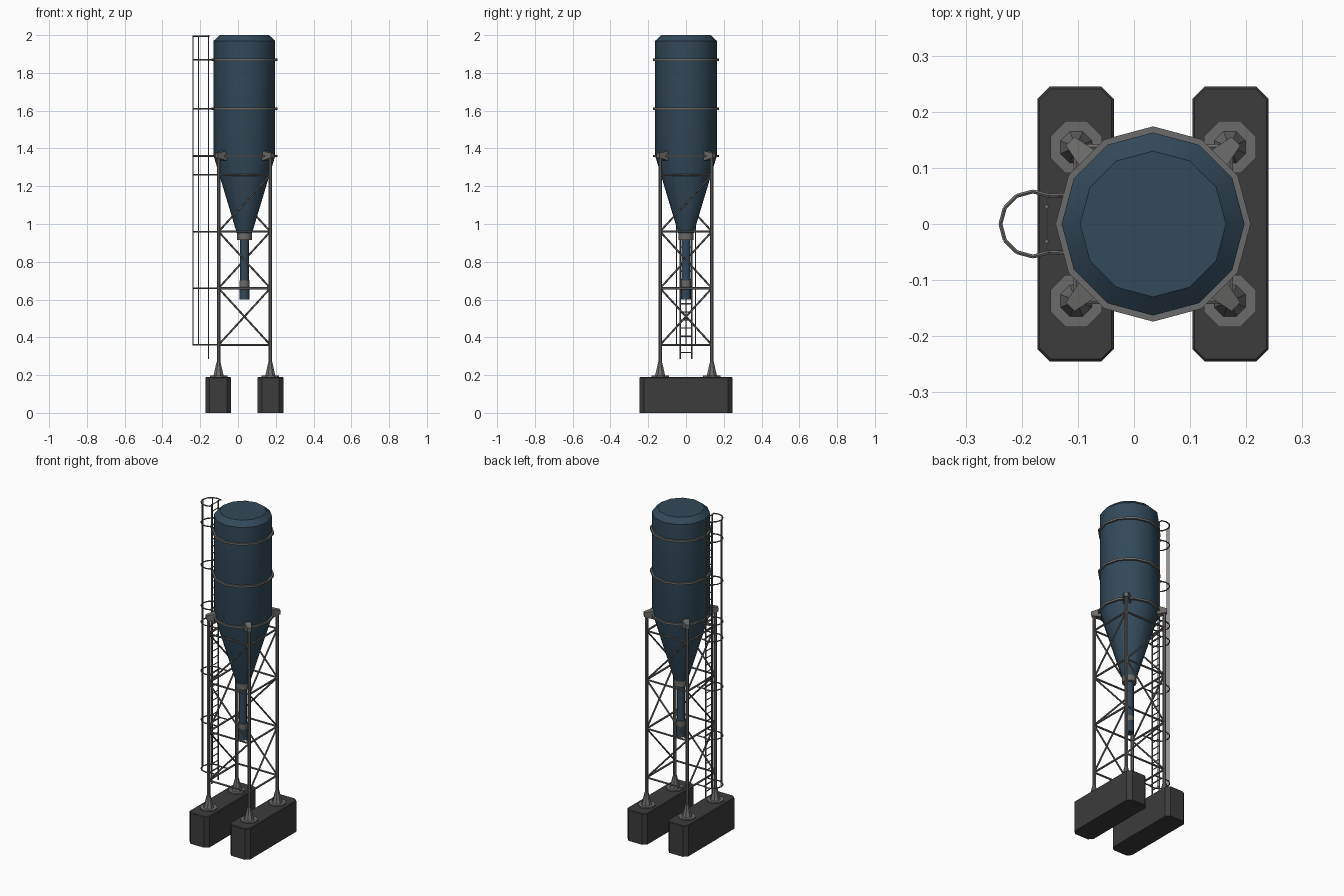
import bpy, bmesh
from math import sin, cos, pi, radians
from mathutils import Vector, Matrix

cube = bpy.data.objects.get("Cube")
if cube:
    bpy.data.objects.remove(cube, do_unlink=True)

CX = 0.034                                  # silo axis
LX, LY = 0.137, 0.137                       # leg offsets from the axis
LEVELS = [0.36, 0.66, 0.96, 1.26]           # frame levels
BANDS = [1.36, 1.61, 1.87]                  # tank bands


def material(name, rgb):
    m = bpy.data.materials.new(name)
    m.use_nodes = True
    m.diffuse_color = (*rgb, 1)
    m.node_tree.nodes["Principled BSDF"].inputs["Base Color"].default_value = (*rgb, 1)
    return m


BLUE = material("dark blue paint", (0.032, 0.067, 0.1))
STEEL = material("grey steel", (0.15, 0.148, 0.145))
CONCRETE = material("dark concrete", (0.045, 0.045, 0.045))


def finish(bm, name, mat, smooth=False):
    bmesh.ops.recalc_face_normals(bm, faces=bm.faces)
    me = bpy.data.meshes.new(name)
    bm.to_mesh(me)
    bm.free()
    me.materials.append(mat)
    ob = bpy.data.objects.new(name, me)
    bpy.context.collection.objects.link(ob)
    if smooth:
        bpy.ops.object.select_all(action='DESELECT')
        ob.select_set(True)
        bpy.context.view_layer.objects.active = ob
        bpy.ops.object.shade_smooth_by_angle(angle=radians(35))
    return ob


def lathe(bm, profile, x=CX, y=0, sides=12, closed=False, turn=0):
    """Revolve (radius, z) points; caps the ends unless the profile is closed."""
    rings = []
    for r, z in profile:
        angles = [2 * pi * (i + turn) / sides for i in range(sides)]
        rings.append([bm.verts.new((x + r * cos(a), y + r * sin(a), z)) for a in angles])
    pairs = list(zip(rings, rings[1:]))
    if closed:
        pairs.append((rings[-1], rings[0]))
    else:
        bm.faces.new(rings[0][::-1])
        bm.faces.new(rings[-1])
    for lo, hi in pairs:
        for i in range(sides):
            j = (i + 1) % sides
            bm.faces.new((lo[i], lo[j], hi[j], hi[i]))


def rod(bm, a, b, r=0.005, sides=6):
    a, b = Vector(a), Vector(b)
    d = b - a
    m = Matrix.Translation((a + b) / 2) @ d.to_track_quat('Z', 'Y').to_matrix().to_4x4()
    bmesh.ops.create_cone(bm, cap_ends=True, segments=sides, radius1=r, radius2=r,
                          depth=d.length, matrix=m)


def path(bm, points, r):
    for a, b in zip(points, points[1:]):
        rod(bm, a, b, r)


def lathed(name, mat, profile, **kw):
    bm = bmesh.new()
    lathe(bm, profile, **kw)
    return finish(bm, name, mat, True)


# Tank with hopper, collar and discharge pipe
lathed("tank", BLUE, [(0.04, 0.95), (0.163, 1.36), (0.163, 1.97), (0.13, 2.0)])
lathed("hopper_collar", STEEL, [(0.04, 0.915), (0.04, 0.957)])
lathed("discharge_pipe", BLUE, [(0.023, 0.69), (0.023, 0.92)])
lathed("pipe_coupling", STEEL, [(0.027, 0.668), (0.027, 0.7)])
lathed("pipe_outlet", BLUE, [(0.026, 0.6), (0.026, 0.67)])

# Bands around the tank
for z in BANDS:
    lathed("tank_band", STEEL, [(0.161, z - 0.006), (0.174, z - 0.006),
                                (0.174, z + 0.006), (0.161, z + 0.006)], closed=True)

# Concrete footings with clipped corners
for sx in (-1, 1):
    x, hx, hy, c = CX + sx * 0.138, 0.068, 0.245, 0.022
    quarter = [(hx, hy - c), (hx - c, hy)]
    outline = (quarter + [(-a, b) for a, b in quarter[::-1]]
               + [(-a, -b) for a, b in quarter] + [(a, -b) for a, b in quarter[::-1]])
    bm = bmesh.new()
    base = bm.faces.new([bm.verts.new((x + a, b, 0)) for a, b in outline])
    ext = bmesh.ops.extrude_face_region(bm, geom=[base])
    top = [v for v in ext["geom"] if isinstance(v, bmesh.types.BMVert)]
    bmesh.ops.translate(bm, verts=top, vec=(0, 0, 0.19))
    rim = [e for e in bm.edges if all(v.co.z > 0.1 for v in e.verts)]
    bmesh.ops.bevel(bm, geom=rim, offset=0.004, segments=1, affect='EDGES')
    finish(bm, "footing", CONCRETE)

# Legs with base plates, flared feet and top brackets
corners = [(CX - LX, -LY), (CX + LX, -LY), (CX + LX, LY), (CX - LX, LY)]
for x, y in corners:
    lathed("leg", STEEL, [(0.01, 0.2), (0.01, 1.375)], x=x, y=y, sides=8, turn=0.5)
    lathed("base_plate", STEEL, [(0.05, 0.185), (0.05, 0.197)], x=x, y=y, sides=8, turn=0.5)
    lathed("leg_foot", STEEL, [(0.031, 0.195), (0.027, 0.205), (0.011, 0.27)],
           x=x, y=y, sides=8, turn=0.5)
    inward = Vector((CX - x, -y, 0)).normalized()
    side = Vector((-inward.y, inward.x, 0))
    bm = bmesh.new()
    sections = []
    for along, half, low, high in ((-0.015, 0.011, 1.35, 1.375), (0.04, 0.022, 1.335, 1.388)):
        c = Vector((x, y, 0)) + inward * along
        sections.append([bm.verts.new(c + side * s * half + Vector((0, 0, z)))
                         for s, z in ((-1, low), (1, low), (1, high), (-1, high))])
    a, b = sections
    bm.faces.new(a)
    bm.faces.new(b)
    for i in range(4):
        j = (i + 1) % 4
        bm.faces.new((a[i], a[j], b[j], b[i]))
    finish(bm, "leg_bracket", STEEL)

# Horizontal beams and zigzag braces on each side of the frame
beams, braces = bmesh.new(), bmesh.new()
for i, (x0, y0) in enumerate(corners):
    x1, y1 = corners[(i + 1) % 4]
    for z in LEVELS:
        rod(beams, (x0, y0, z), (x1, y1, z), 0.006)
    zigzag = [((x0, y0, z) if k % 2 == 0 else (x1, y1, z)) for k, z in enumerate(LEVELS)]
    path(braces, zigzag, 0.005)
finish(beams, "frame_beams", STEEL)
finish(braces, "frame_braces", STEEL)

# Ladder
bm = bmesh.new()
RX, RY = -0.156, 0.031
for s in (-1, 1):
    rod(bm, (RX, s * RY, 0.285), (RX, s * RY, 2.0), 0.004)
for k in range(39):
    z = 0.32 + k * 0.043
    rod(bm, (RX, -RY, z), (RX, RY, z), 0.003)
finish(bm, "ladder", STEEL)

# Safety cage: hoops tied to the frame or tank, and upright bars
bm = bmesh.new()
HX, HR = -0.18, 0.058
arc = [(HX + HR * cos(radians(a)), HR * sin(radians(a))) for a in range(60, 301, 30)]
for z in LEVELS + BANDS + [1.995]:
    end = RX if z > 1.9 else (CX - LX if z in LEVELS else -0.122)
    hoop = [(end, 0.052)] + arc + [(end, -0.052)]
    path(bm, [(x, y, z) for x, y in hoop], 0.004)
    rod(bm, (RX, -0.052, z), (RX, 0.052, z), 0.003)
for a in (120, 180, 240):
    x, y = HX + HR * cos(radians(a)), HR * sin(radians(a))
    rod(bm, (x, y, LEVELS[0]), (x, y, 1.998), 0.0025)
finish(bm, "safety_cage", STEEL)
